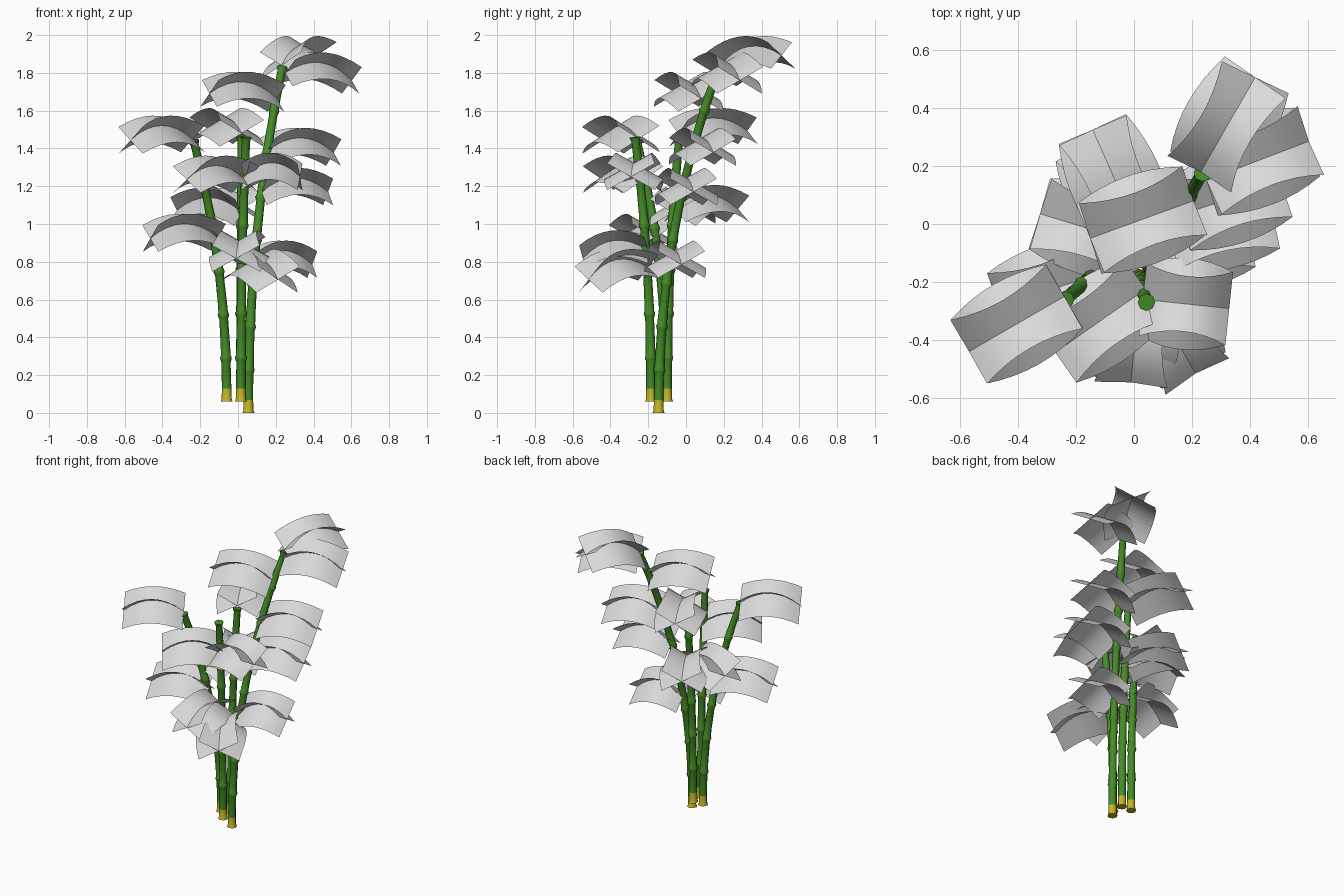
import bpy, bmesh, math
from mathutils import Vector, Matrix

if "Cube" in bpy.data.objects:
    bpy.data.objects.remove(bpy.data.objects["Cube"])


def mat(name, c):
    m = bpy.data.materials.new(name)
    m.diffuse_color = (*c, 1)
    m.use_nodes = True
    m.node_tree.nodes["Principled BSDF"].inputs["Base Color"].default_value = m.diffuse_color
    return m


GREEN = mat("cane green", (0.06, 0.27, 0.02))
YELLOW = mat("cane yellow", (0.55, 0.47, 0.02))
LEAF = mat("leaf pale grey", (0.7, 0.7, 0.7))


def finish(bm, name, mats):
    me = bpy.data.meshes.new(name)
    bm.to_mesh(me)
    bm.free()
    for m in mats:
        me.materials.append(m)
    for p in me.polygons:
        p.use_smooth = len(p.vertices) == 4
    ob = bpy.data.objects.new(name, me)
    bpy.context.collection.objects.link(ob)


# Jointed cane that bends outwards with height; the foot is yellow
SEG = [(0, 1.2), (0.06, 1.0), (0.3, 0.96), (0.9, 0.92), (0.96, 1.12)]


def cane(name, base, top, count, sides=8):
    base, top = Vector(base), Vector(top)
    bm = bmesh.new()
    rings = []
    stations = [((i + h) / count, k) for i in range(count) for h, k in SEG] + [(1, 1.3)]
    for t, k in stations:
        b = t ** 2.1
        c = Vector((base.x + (top.x - base.x) * b,
                    base.y + (top.y - base.y) * b,
                    base.z + (top.z - base.z) * t))
        slope = 2.1 * t ** 1.1
        d = Vector(((top.x - base.x) * slope, (top.y - base.y) * slope, top.z - base.z))
        q = Vector((0, 0, 1)).rotation_difference(d)
        r = 0.0265 * (1 - 0.12 * t) * k
        rings.append([bm.verts.new(c + q @ Vector((r * math.cos(a), r * math.sin(a), 0)))
                      for a in (math.tau * j / sides for j in range(sides))])
    for a, b in zip(rings, rings[1:]):
        for j in range(sides):
            n = (j + 1) % sides
            bm.faces.new((a[j], a[n], b[n], b[j]))
    bm.faces.new(rings[0][::-1])
    bm.faces.new(rings[-1])
    for f in bm.faces:
        f.material_index = int(f.calc_center_median().z < base.z + 0.07)
    finish(bm, name, [GREEN, YELLOW])


cane("cane_left", (-0.06, -0.10, 0.06), (-0.235, -0.26, 1.44), 6)
cane("cane_back", (0.015, -0.10, 0.06), (0.02, -0.035, 1.46), 6)
cane("cane_front", (0.015, -0.185, 0.06), (0.043, -0.27, 1.46), 6)
cane("cane_tall", (0.055, -0.145, 0.0), (0.235, 0.175, 1.83), 8)


# Leaf spray: two arched cards rolled both ways about a shared axis
def spray(i, x, y, z, az, tilt=0, length=0.38, width=0.29, arch=0.065, n=8):
    bm = bmesh.new()
    place = (Matrix.Translation((x, y, z)) @ Matrix.Rotation(math.radians(az), 4, 'Z')
             @ Matrix.Rotation(math.radians(-tilt), 4, 'Y'))
    for roll in (-29, 29):
        m = place @ Matrix.Rotation(math.radians(roll), 4, 'X')
        pairs = []
        for k in range(n + 1):
            u = k / n
            h = arch * 4 * u * (1 - u)
            pairs.append([bm.verts.new(m @ Vector((u * length, s * width / 2, h)))
                          for s in (-1, 1)])
        for a, b in zip(pairs, pairs[1:]):
            bm.faces.new((a[0], b[0], b[1], a[1]))
    finish(bm, f"leaf_spray_{i}", [LEAF])


SPRAYS = [
    # left cane
    (-0.24, -0.25, 1.45, 210, -1),
    (-0.105, -0.165, 0.93, 199, -1),
    # tall cane
    (0.23, 0.18, 1.84, 60, 8),
    (0.25, 0.15, 1.80, 21, -6),
    (0.205, 0.08, 1.665, 200, 4),
    (0.155, 0.03, 1.385, 18, -1, 0.37),
    (0.125, -0.035, 1.17, 12, 0, 0.36),
    (0.08, -0.09, 0.785, 12, 0, 0.32),
    # back cane
    (0.02, -0.04, 1.48, 114, 2, 0.40),
    (0.02, -0.07, 1.06, 163, 2, 0.36),
    (0.02, -0.06, 1.08, 118),
    # front cane
    (0.04, -0.225, 1.235, 215),
    (0.03, -0.26, 1.25, -6, 0, 0.30),
    (0.02, -0.20, 0.86, 265, -7, 0.35),
    (0.03, -0.20, 0.77, -60, -10, 0.37),
]
for i, s in enumerate(SPRAYS, 1):
    spray(i, *s)
